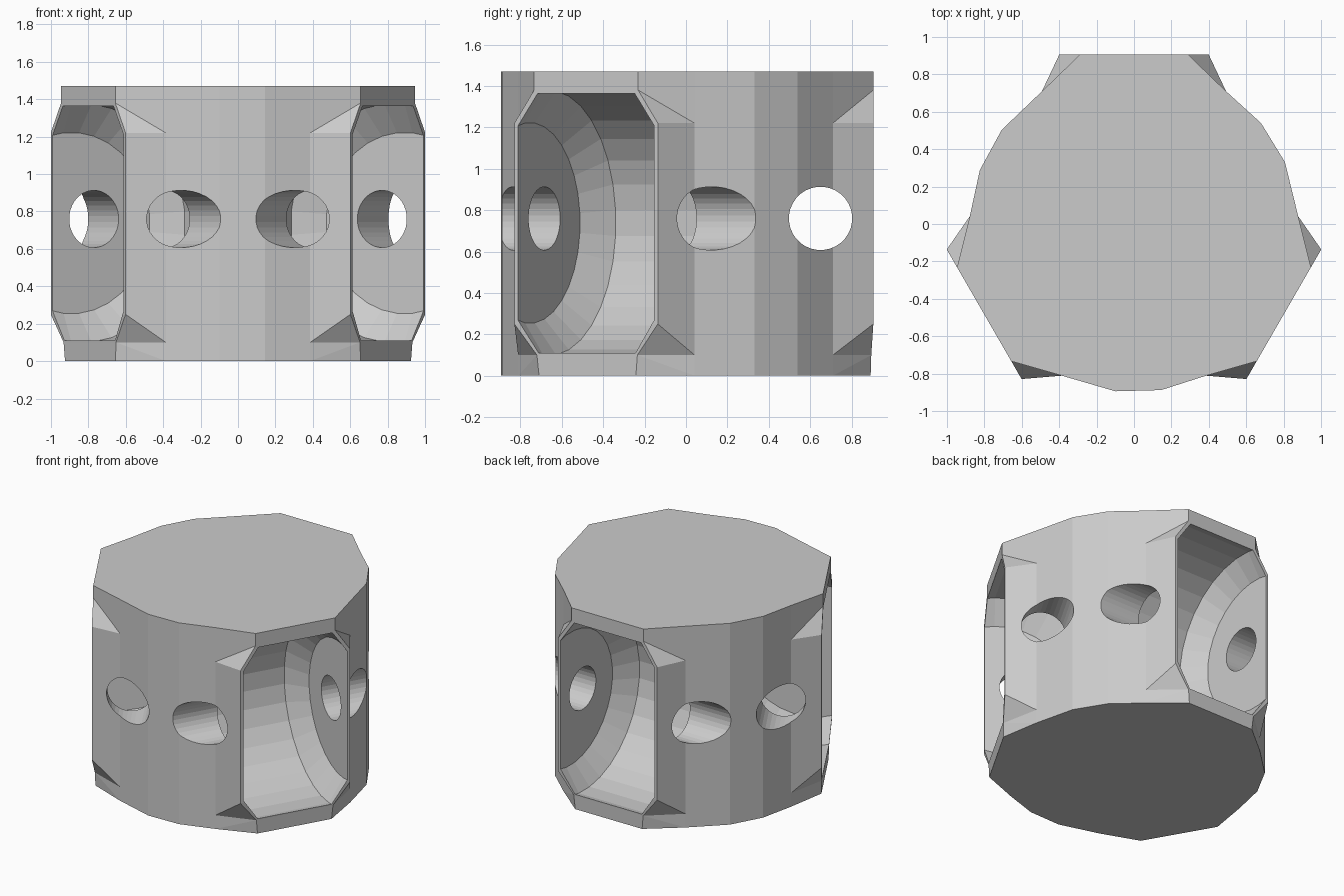
import bpy, bmesh, math
from mathutils import Matrix, Vector

if "Cube" in bpy.data.objects:
    bpy.data.objects.remove(bpy.data.objects["Cube"])

YC = -0.02                                   # centre of the three-fold symmetry
ANGLES = [math.radians(a) for a in (90, 210, 330)]


def polar(theta, r, u, z):
    """Point at radial distance r and tangential offset u of a flat side."""
    return Vector((r * math.cos(theta) - u * math.sin(theta),
                   r * math.sin(theta) + u * math.cos(theta) + YC, z))


def finish(name, bm):
    bmesh.ops.recalc_face_normals(bm, faces=bm.faces)
    mesh = bpy.data.meshes.new(name)
    bm.to_mesh(mesh)
    bm.free()
    obj = bpy.data.objects.new(name, mesh)
    bpy.context.collection.objects.link(obj)
    return obj


def section(z, half, r):
    """Drum outline: three flat sides joined by faceted arcs."""
    pts = []
    for th in ANGLES:
        pts += [polar(th, r, -half, z), polar(th, r, half, z)]
        for off in (-26, -6.5, 9.5, 26):
            pts.append(polar(th + math.radians(60 + off), 0.88, 0, z))
    return pts


def lathe(bm, theta, r0, z0, profile, seg):
    """Solid of revolution about a tangential axis; profile = (u, radius)."""
    rings = []
    for u, rad in profile:
        ring = []
        for k in range(seg):
            a = 2 * math.pi * (k + 0.5) / seg
            ring.append(bm.verts.new(polar(theta, r0 + rad * math.cos(a), u,
                                           z0 + rad * math.sin(a))))
        rings.append(ring)
    for lo, hi in zip(rings, rings[1:]):
        for k in range(seg):
            n = (k + 1) % seg
            bm.faces.new((lo[k], lo[n], hi[n], hi[k]))
    bm.faces.new(rings[0])
    bm.faces.new(rings[-1])


# Drum body, with side lips flaring out between the upper and lower rims
bm = bmesh.new()
levels = [(0, 0.27, 0.912), (0.10, 0.28, 0.915), (0.25, 0.40, 0.925),
          (1.22, 0.40, 0.925), (1.38, 0.29, 0.925), (1.47, 0.29, 0.925)]
rows = [[bm.verts.new(p) for p in section(*lv)] for lv in levels]
count = len(rows[0])
for lo, hi in zip(rows, rows[1:]):
    for j in range(count):
        n = (j + 1) % count
        a, b, c, d = lo[j], lo[n], hi[n], hi[j]
        if j % 6 == 1:
            bm.faces.new((a, b, d))
            bm.faces.new((b, c, d))
        elif j % 6 == 5:
            bm.faces.new((a, b, c))
            bm.faces.new((a, c, d))
        else:
            bm.faces.new((a, b, c, d))
bm.faces.new(rows[0])
bm.faces.new(rows[-1])
body = finish("drum_body", bm)

# Wheel-shaped pockets with bevelled sides
bm = bmesh.new()
for th in ANGLES:
    lathe(bm, th, 0.81, 0.738,
          [(-0.38, 0.485), (-0.27, 0.64), (0.27, 0.64), (0.38, 0.485)], 32)
pockets = finish("pocket_cutter", bm)

# Axle holes crossing each pocket
bm = bmesh.new()
for th in ANGLES:
    lathe(bm, th, 0.67, 0.76, [(-0.8, 0.153), (0.8, 0.153)], 32)
axles = finish("axle_hole_cutter", bm)

# Cut pockets and holes out of the body
for cutter in (pockets, axles):
    mod = body.modifiers.new(cutter.name, 'BOOLEAN')
    mod.operation = 'DIFFERENCE'
    mod.solver = 'EXACT'
    mod.object = cutter
    cutter.hide_render = True
bpy.context.view_layer.objects.active = body
body.select_set(True)
for mod in list(body.modifiers):
    bpy.ops.object.modifier_apply(modifier=mod.name)
for cutter in (pockets, axles):
    bpy.data.objects.remove(cutter)
